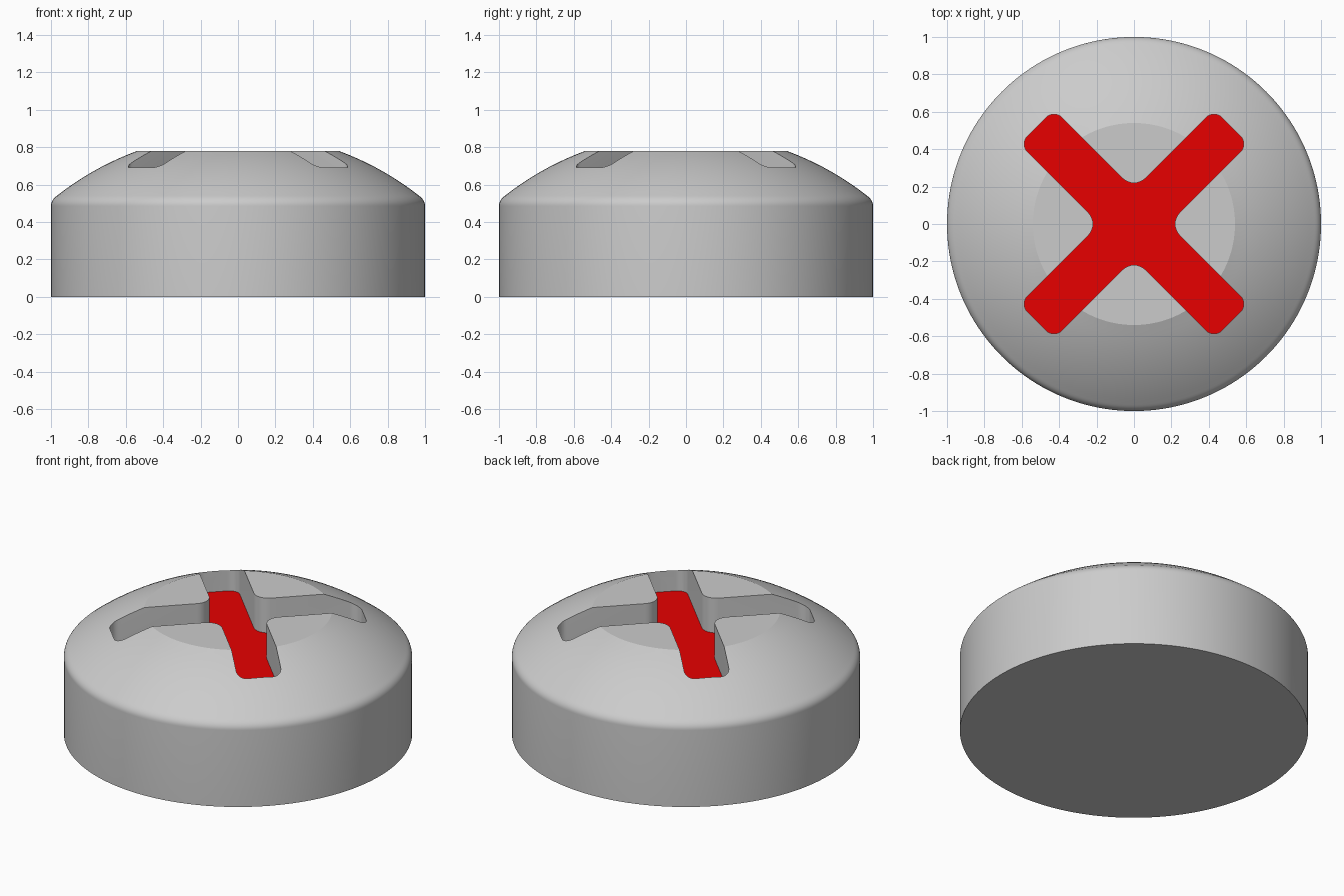
import bpy, bmesh
from math import sin, cos, pi, radians, sqrt, asin
from mathutils import Vector, Matrix

if "Cube" in bpy.data.objects:
    bpy.data.objects.remove(bpy.data.objects["Cube"])

TOP, FLOOR = 0.78, 0.56      # flat top height, recess floor height
SEGS = 160


def fillet(corners, steps=8):
    """Round every (point, radius) corner of a closed 2D polygon."""
    out, n = [], len(corners)
    for i, (p, r) in enumerate(corners):
        a = (corners[i - 1][0] - p).normalized()
        b = (corners[(i + 1) % n][0] - p).normalized()
        half = a.angle(b) / 2
        c = p + (a + b).normalized() * (r / sin(half))
        start = p + a * (r / (sin(half) / cos(half))) - c
        end = p + b * (r / (sin(half) / cos(half))) - c
        for s in range(steps + 1):
            t = s / steps
            sweep = pi - 2 * half
            out.append(c + (start * sin((1 - t) * sweep) + end * sin(t * sweep)) / sin(sweep))
    return out


def make_object(name, bm):
    bmesh.ops.recalc_face_normals(bm, faces=bm.faces)
    mesh = bpy.data.meshes.new(name)
    bm.to_mesh(mesh)
    bm.free()
    obj = bpy.data.objects.new(name, mesh)
    bpy.context.collection.objects.link(obj)
    return obj


# Screw head profile: straight side, small rounded rim, spherical dome, flat top
zc, rad2 = -0.69, 2.45
profile = [(1.0, 0.0), (1.0, 0.485)]
p0, p1, p2 = Vector((1.0, 0.485)), Vector((1.0, 0.518)), Vector((0.965, 0.5424))
for i in range(1, 7):
    t = i / 7
    profile.append(tuple(p0 * (1 - t) ** 2 + p1 * 2 * t * (1 - t) + p2 * t * t))
a0, a1 = asin(0.965 / sqrt(rad2)), asin(0.54 / sqrt(rad2))
for i in range(15):
    a = a0 + (a1 - a0) * i / 14
    profile.append((sqrt(rad2) * sin(a), zc + sqrt(rad2) * cos(a)))
profile[-1] = (0.54, TOP)

bm = bmesh.new()
rings = [[bm.verts.new((r * cos(2 * pi * k / SEGS), r * sin(2 * pi * k / SEGS), z))
          for k in range(SEGS)] for r, z in profile]
for lo, hi in zip(rings, rings[1:]):
    for k in range(SEGS):
        j = (k + 1) % SEGS
        bm.faces.new((lo[k], lo[j], hi[j], hi[k]))
bm.faces.new(rings[0][::-1])
bm.faces.new(rings[-1])
head = make_object("domed_head", bm)

# Cross-shaped cutter: four arms along the diagonals
HALF, REACH = 0.13, 0.735
corners = []
for k in range(4):
    rot = Matrix.Rotation(radians(45 + 90 * k), 2)
    for x, y, r in ((HALF, -HALF, 0.085), (REACH, -HALF, 0.06), (REACH, HALF, 0.06)):
        corners.append((rot @ Vector((x, y)), r))
bm = bmesh.new()
base = bm.faces.new([bm.verts.new((p.x, p.y, FLOOR)) for p in fillet(corners)])
ext = bmesh.ops.extrude_face_region(bm, geom=[base], use_keep_orig=True)
bmesh.ops.translate(bm, vec=(0, 0, 0.5),
                    verts=[v for v in ext["geom"] if isinstance(v, bmesh.types.BMVert)])
cutter = make_object("cross_cutter", bm)
cutter.hide_render = True

# Cut the recess
mod = head.modifiers.new("cross_recess", 'BOOLEAN')
mod.operation, mod.solver, mod.object = 'DIFFERENCE', 'EXACT', cutter
bpy.context.view_layer.objects.active = head
head.select_set(True)
bpy.ops.object.modifier_apply(modifier=mod.name)
bpy.data.objects.remove(cutter)

# Red recess floor
grey = bpy.data.materials.new("grey")
grey.diffuse_color = (0.8, 0.8, 0.8, 1)
grey.use_nodes = True
grey.node_tree.nodes["Principled BSDF"].inputs["Base Color"].default_value = grey.diffuse_color
red = bpy.data.materials.new("red")
red.diffuse_color = (0.8, 0.0, 0.0, 1)
red.use_nodes = True
red.node_tree.nodes["Principled BSDF"].inputs["Base Color"].default_value = red.diffuse_color
head.data.materials.clear()
head.data.materials.append(grey)
head.data.materials.append(red)
for f in head.data.polygons:
    f.material_index = int(f.normal.z > 0.99 and abs(f.center.z - FLOOR) < 0.005)

bpy.ops.object.shade_smooth_by_angle(angle=radians(16))
